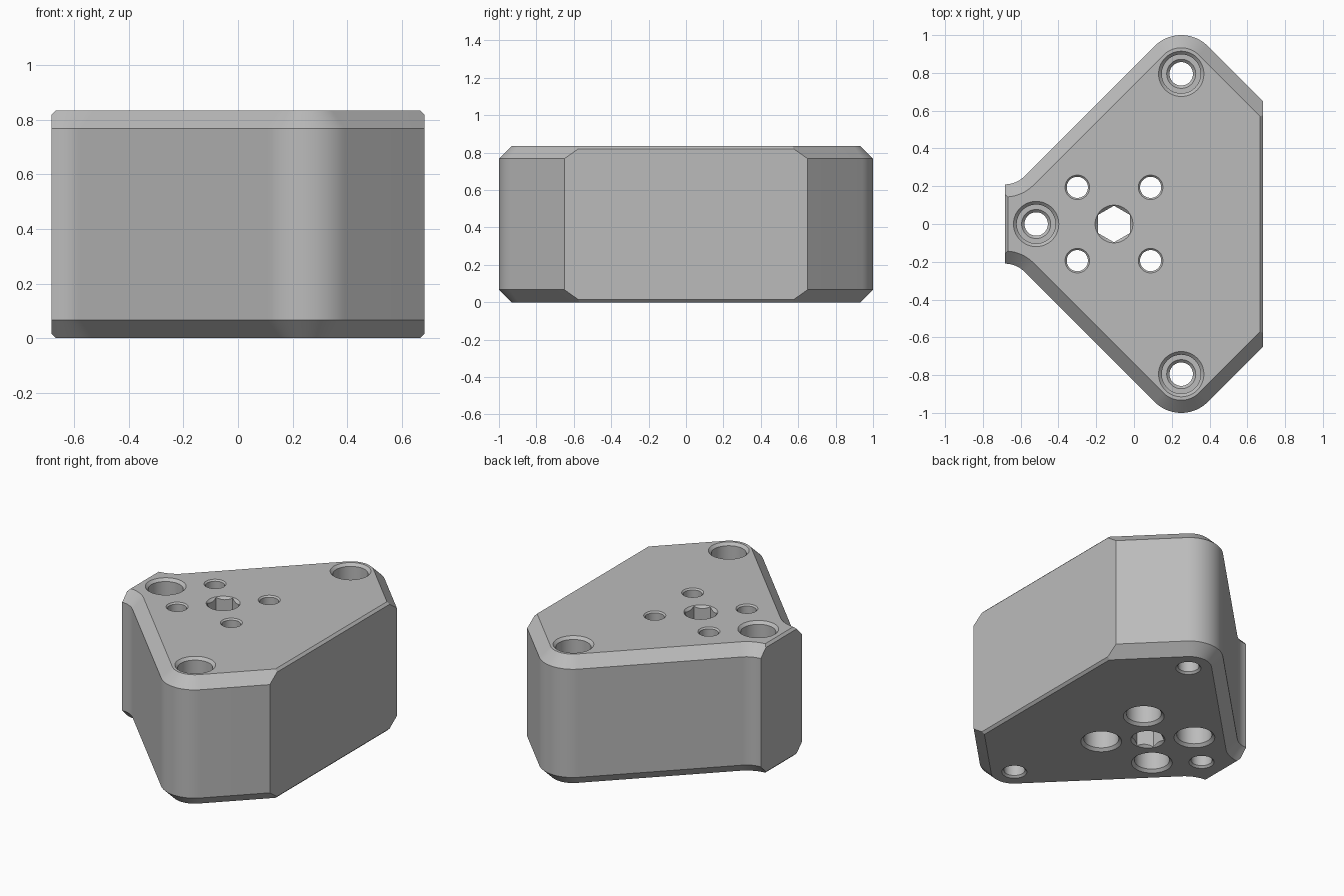
import bpy, bmesh
from math import sin, cos, pi, radians, sqrt
from mathutils import Vector

if "Cube" in bpy.data.objects:
    bpy.data.objects.remove(bpy.data.objects["Cube"])

H = 0.835        # block height
CH = 0.067       # wide chamfer on the diagonal sides
SMALL = 0.015    # narrow chamfer on the two flat ends
END = 0.683      # half width in x

grey = bpy.data.materials.new("plain grey")
grey.use_nodes = True
grey.diffuse_color = (0.5, 0.5, 0.5, 1)
grey.node_tree.nodes["Principled BSDF"].inputs["Base Color"].default_value = (0.5, 0.5, 0.5, 1)


def make_object(name, bm):
    bmesh.ops.recalc_face_normals(bm, faces=bm.faces[:])
    mesh = bpy.data.meshes.new(name)
    bm.to_mesh(mesh)
    bm.free()
    mesh.materials.append(grey)
    obj = bpy.data.objects.new(name, mesh)
    bpy.context.collection.objects.link(obj)
    return obj


def loft(bm, rings):
    """Join equal closed rings of points into a capped solid."""
    rings = [[bm.verts.new(p) for p in ring] for ring in rings]
    n = len(rings[0])
    for a, b in zip(rings, rings[1:]):
        for i in range(n):
            j = (i + 1) % n
            bm.faces.new((a[i], a[j], b[j], b[i]))
    bm.faces.new(rings[0])
    bm.faces.new(rings[-1])


def arc(cx, cy, r, start, end, steps):
    angles = [radians(start + (end - start) * i / steps) for i in range(steps + 1)]
    return [(cx + r * cos(a), cy + r * sin(a)) for a in angles]


def outline(inset, z):
    """Plan outline moved inwards, overshooting both flat ends."""
    r, neck, far = 0.2, 0.21, 0.9
    fillet = (neck + END - 0.55 - r * sqrt(2)) / (sqrt(2) - 1)
    top = 0.8 + 0.25 + (r - inset) * sqrt(2)
    half = [(far, top - far)]
    half += arc(0.25, 0.8, r - inset, 45, 135, 24)
    half += arc(-END, neck + fillet, fillet + inset, -45, -90, 12)
    half += [(-far, neck - inset)]
    full = half + [(x, -y) for x, y in reversed(half)]
    return [(x, y, z) for x, y in full]


# Main block: chamfered prism trimmed at its flat ends
bm = bmesh.new()
loft(bm, [outline(CH, 0), outline(0, CH), outline(0, H - CH), outline(CH, H)])
for side in (1, -1):
    for point_z, slope in ((H / 2, 0), (H - SMALL, 1), (SMALL, -1)):
        bmesh.ops.bisect_plane(
            bm, geom=bm.verts[:] + bm.edges[:] + bm.faces[:], dist=1e-5,
            plane_co=Vector((side * END, 0, point_z)),
            plane_no=Vector((side, 0, slope)).normalized(), clear_outer=True)
        bmesh.ops.holes_fill(bm, edges=[e for e in bm.edges if e.is_boundary], sides=0)
block = make_object("mounting_block", bm)


def drill(x, y, profile, sides=48):
    """Cut a revolved (radius, height) profile out of the block."""
    cutter_bm = bmesh.new()
    loft(cutter_bm, [[(x + r * cos(pi / 2 + 2 * pi * i / sides),
                       y + r * sin(pi / 2 + 2 * pi * i / sides), z)
                      for i in range(sides)] for r, z in profile])
    cutter = make_object("hole_cutter", cutter_bm)
    cutter.hide_render = True
    mod = block.modifiers.new("hole", "BOOLEAN")
    mod.operation, mod.solver, mod.object = "DIFFERENCE", "EXACT", cutter
    bpy.context.view_layer.objects.active = block
    bpy.ops.object.modifier_apply(modifier=mod.name)
    bpy.data.objects.remove(cutter)


def screw_hole(x, y, bore, lip, depth, from_top):
    """Through hole with a chamfered counterbore at one end."""
    head, rim = 0.103, 0.12
    seat = H - depth
    profile = [(lip, -0.1), (lip, 0), (bore, lip - bore), (bore, seat - 0.015),
               (bore + 0.015, seat), (head, seat), (head, H - rim + head),
               (rim, H), (rim, H + 0.1)]
    if not from_top:
        profile = [(r, H - z) for r, z in profile]
    drill(x, y, profile)


# Three corner holes, counterbored from the top
for x, y in ((-0.518, 0), (0.25, 0.795), (0.25, -0.795)):
    screw_hole(x, y, 0.062, 0.074, 0.4, True)

# Four holes around the hexagon, counterbored from below
HEX_X, PITCH = -0.106, 0.194
for sx in (-1, 1):
    for sy in (-1, 1):
        screw_hole(HEX_X + sx * PITCH, sy * PITCH, 0.056, 0.065, 0.4, False)

# Hexagonal through hole with round countersinks
drill(HEX_X, 0, [(0.097, -0.1), (0.097, H + 0.1)], 6)
for surface, out in ((H, 1), (0, -1)):
    drill(HEX_X, 0, [(0.08, surface - out * 0.02), (0.1, surface),
                     (0.1, surface + out * 0.1)])

# Smooth round walls, crisp chamfers
bpy.ops.object.select_all(action="DESELECT")
block.select_set(True)
bpy.context.view_layer.objects.active = block
bpy.ops.object.shade_smooth_by_angle(angle=radians(30))
